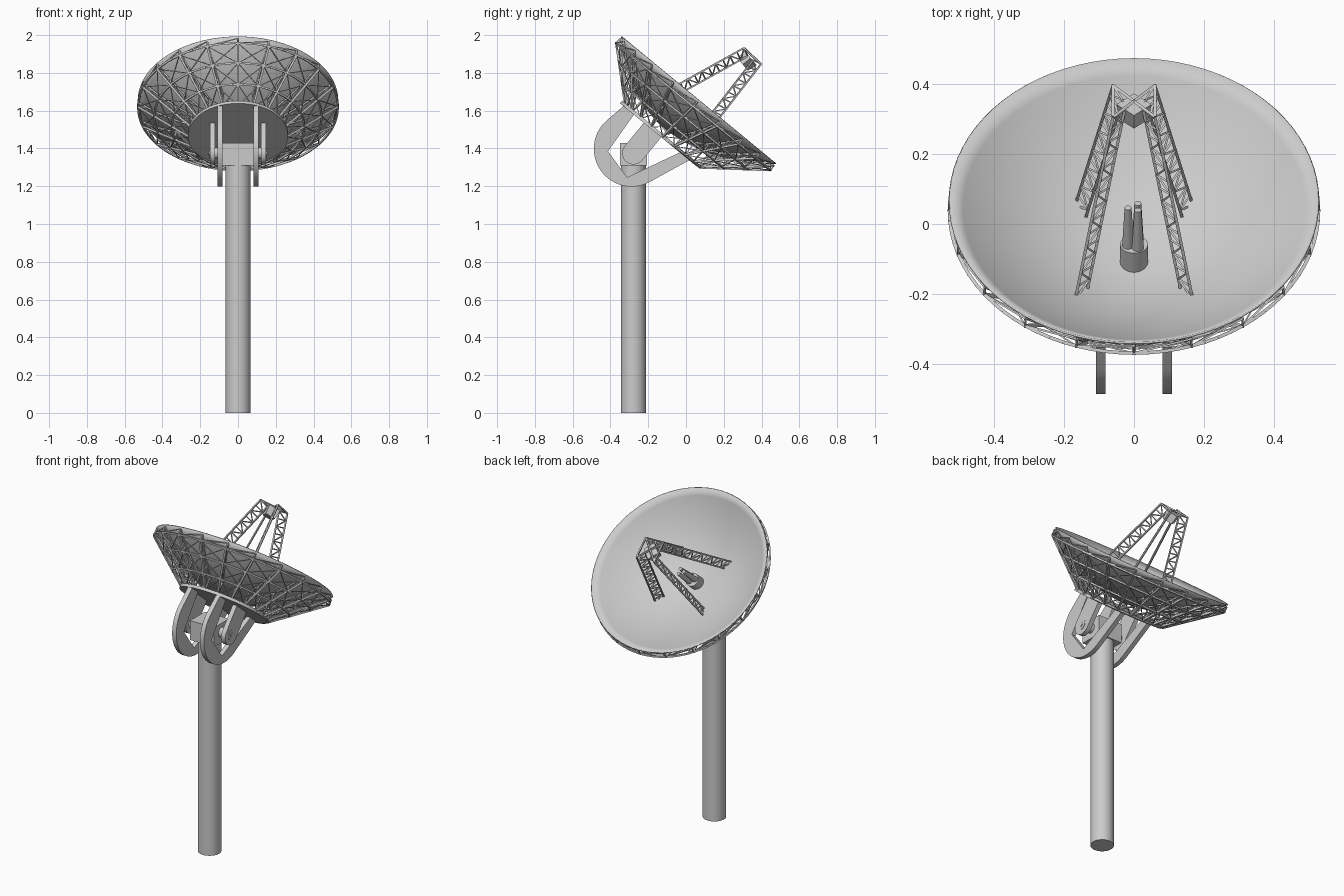
import bpy, bmesh, math
from mathutils import Vector

if "Cube" in bpy.data.objects:
    bpy.data.objects.remove(bpy.data.objects["Cube"])

# dish frame: rim centre, axis (A), uphill direction across the dish (V)
TILT = math.radians(39.5)
A = Vector((0, math.sin(TILT), math.cos(TILT)))
V = Vector((0, -math.cos(TILT), math.sin(TILT)))
X = Vector((1, 0, 0))
C = Vector((0, 0.067, 1.656))
R, DEPTH, OFF, RIBS = 0.529, 0.228, 0.046, 20


def dish(r, ang, a):
    """Point at radius r, angle, and height a along the dish axis."""
    v = r * math.cos(ang) + OFF * (1 - r / R)
    return C + X * (r * math.sin(ang)) + V * v + A * a


def bowl(r, ang):
    return dish(r, ang, -DEPTH + DEPTH * (r / R) ** 2)


def finish(name, bm, smooth=False):
    bmesh.ops.recalc_face_normals(bm, faces=bm.faces)
    me = bpy.data.meshes.new(name)
    bm.to_mesh(me)
    bm.free()
    ob = bpy.data.objects.new(name, me)
    bpy.context.collection.objects.link(ob)
    if smooth:
        bpy.context.view_layer.objects.active = ob
        ob.select_set(True)
        bpy.ops.object.shade_smooth_by_angle(angle=math.radians(35))
        ob.select_set(False)
    return ob


def bar(bm, p, q, r1, r2=None, sides=4, turn=0.5):
    """Capped rod or cone from p to q."""
    r2 = r1 if r2 is None else r2
    d = (q - p).normalized()
    s = d.cross(Vector((0, 0, 1)) if abs(d.z) < 0.95 else X).normalized()
    t = d.cross(s)
    loops = []
    for c, r in ((p, r1), (q, r2)):
        loops.append([bm.verts.new(c + (s * math.cos(k) + t * math.sin(k)) * r)
                      for k in [2 * math.pi * (i + turn) / sides for i in range(sides)]])
    for i in range(sides):
        j = (i + 1) % sides
        bm.faces.new((loops[0][i], loops[0][j], loops[1][j], loops[1][i]))
    bm.faces.new(loops[0][::-1])
    bm.faces.new(loops[1])


def rod(name, p, q, r1, r2=None, sides=48, turn=0.5):
    bm = bmesh.new()
    bar(bm, Vector(p), Vector(q), r1, r2, sides, turn)
    return finish(name, bm, True)


def plate(name, outline, x, thick):
    """Side-profile (y, z) extruded along x, centred on x."""
    bm = bmesh.new()
    f = bm.faces.new([bm.verts.new((x - thick / 2, y, z)) for y, z in outline])
    g = bmesh.ops.extrude_face_region(bm, geom=[f])
    bmesh.ops.translate(bm, vec=(thick, 0, 0),
                        verts=[e for e in g['geom'] if isinstance(e, bmesh.types.BMVert)])
    return finish(name, bm, True)


def box(name, lo, hi):
    return plate(name, [(lo[1], lo[2]), (hi[1], lo[2]), (hi[1], hi[2]), (lo[1], hi[2])],
                 (lo[0] + hi[0]) / 2, hi[0] - lo[0])


# reflector bowl
bm = bmesh.new()
N, M = 80, 14
grid = [[bm.verts.new(bowl(R * j / M, 2 * math.pi * i / N)) for i in range(N)] for j in range(1, M + 1)]
mid = bm.verts.new(bowl(0, 0))
for i in range(N):
    k = (i + 1) % N
    bm.faces.new((mid, grid[0][i], grid[0][k]))
    for j in range(M - 1):
        bm.faces.new((grid[j][i], grid[j + 1][i], grid[j + 1][k], grid[j][k]))
ob = finish("reflector_bowl", bm, True)
m = ob.modifiers.new("thickness", 'SOLIDIFY')
m.thickness, m.offset = 0.006, 0

# back frame: ribs, hoops, cross bracing, all kept behind the bowl
BACK = -0.27
levels = [0, .34, .68, 1]


def outer(t, ang):
    return dish(0.258 + (R - 0.258) * t, ang, BACK + (-BACK - 0.045) * t)


def inner(t, ang):
    return bowl(0.258 + (R - 0.258) * t, ang) - A * 0.013


bm = bmesh.new()
step = 2 * math.pi / RIBS
for i in range(RIBS):
    a0, a1 = i * step, (i + 1) * step
    for j, t in enumerate(levels):
        bar(bm, outer(t, a0), inner(t, a0), 0.005)
        for k in range(4):
            b0, b1 = a0 + step * k / 4, a0 + step * (k + 1) / 4
            bar(bm, outer(t, b0), outer(t, b1), 0.007)
        if j < 3:
            n = levels[j + 1]
            bar(bm, outer(t, a0), outer(n, a0), 0.008)
            h = (t + n) / 2
            bar(bm, inner(t, a0), inner(h, a0), 0.006)
            bar(bm, inner(h, a0), inner(n, a0), 0.006)
            bar(bm, outer(t, a0), inner(n, a0), 0.004)
            bar(bm, outer(t, a0), outer(n, a1), 0.003)
            bar(bm, outer(t, a1), outer(n, a0), 0.003)
    # rim lattice
    bar(bm, outer(1, a0), inner(1, a1), 0.004)
finish("back_frame", bm)

# hub disc behind the bowl
hub = dish(0, 0, BACK - 0.008)
rod("hub_disc", hub, hub + A * 0.018, 0.264, sides=80)

# tapered feed cluster
sub = Vector((0, 0.335, 1.873))
base = bowl(0, 0) - V * 0.004
F = (sub - base).normalized()
W = F.cross(X)
top = base + F * 0.068
rod("feed_base", base - F * 0.01, top, 0.04)
for i, (x, w) in enumerate(((-.017, -.006), (.011, .014), (.011, -.016))):
    rod(f"feed_horn_{i + 1}", top + X * x + W * w, top + X * x + W * w + F * 0.14, 0.017, 0.01, 24)

# subreflector block, edge turned towards the bowl
rod("subreflector", sub - F * 0.045, sub + F * 0.01, 0.042, 0.05, 4, 0)


# lattice legs and head cross
def ladder(bm, p0, p1, w, n):
    rail = [[p0.lerp(p1, i / n) + w * s for i in range(n + 1)] for s in (0, 1)]
    for side in rail:
        bar(bm, side[0], side[-1], 0.006)
    for i in range(n + 1):
        bar(bm, rail[0][i], rail[1][i], 0.004)
        if i < n:
            bar(bm, rail[i % 2][i], rail[1 - i % 2][i + 1], 0.004)


bm = bmesh.new()
for s in (-1, 1):
    up_top, low_top = Vector((s * .06, .307, 1.932)), Vector((s * .06, .397, 1.846))
    ladder(bm, Vector((s * .168, -.215, 1.642)), up_top, Vector((-s * .033, .02, -.042)), 14)
    ladder(bm, Vector((s * .168, .055, 1.405)), low_top, Vector((-s * .028, -.042, .022)), 13)
    bar(bm, up_top, low_top, 0.006)
    bar(bm, up_top, Vector((-s * .06, .397, 1.846)), 0.006)
finish("feed_support_legs", bm)

# mast and head block
PY, PZ = -0.278, 1.375
rod("mast", (0, PY, 0), (0, PY, 1.32), 0.066, sides=64)
box("mast_head", (-.082, PY - .072, 1.31), (.082, PY + .072, 1.43))
rod("pivot_pin", (-.152, PY, PZ), (.152, PY, PZ), 0.03)
rod("pivot_core", (-.155, PY, PZ), (.155, PY, PZ), 0.012)

# curved counter brackets and pivot lugs, both sides
arc = [(-.288 + .2 * math.cos(math.radians(d)), 1.398 + .2 * math.sin(math.radians(d)))
       for d in range(130, 303, 6)]
bracket = [(-.325, 1.63)] + arc + [(.018, 1.338), (-.02, 1.385), (-.312, 1.247), (-.413, 1.385), (-.275, 1.58)]
P = Vector((0, PY, PZ))
lug = [P - V * (.06 * math.cos(k)) - A * (.06 * math.sin(k)) for k in [math.pi * i / 16 for i in range(17)]]
lug += [P + V * .06 + A * .17, P - V * .06 + A * .17]
for s, side in ((-1, "left"), (1, "right")):
    plate(f"{side}_curved_bracket", bracket, s * .095, .028)
    plate(f"{side}_pivot_lug", [(p.y, p.z) for p in lug], s * .135, .028)
